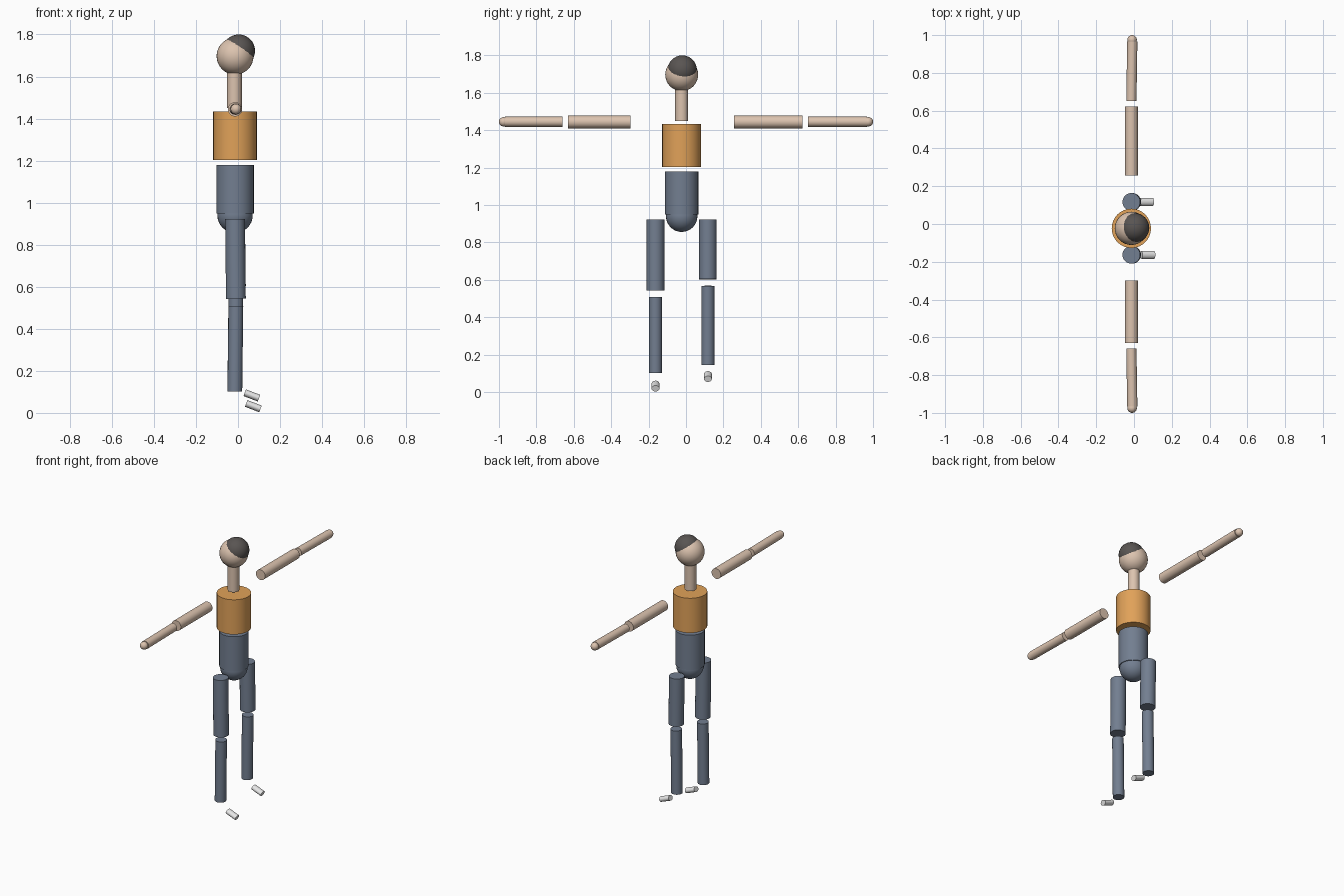
import bpy, math
from mathutils import Vector

if "Cube" in bpy.data.objects:
    bpy.data.objects.remove(bpy.data.objects["Cube"])


def material(name, rgb):
    m = bpy.data.materials.new(name)
    m.diffuse_color = (*rgb, 1)
    m.use_nodes = True
    m.node_tree.nodes["Principled BSDF"].inputs["Base Color"].default_value = m.diffuse_color
    return m


SKIN = material("skin", (0.72, 0.55, 0.43))
ORANGE = material("orange shirt", (0.75, 0.36, 0.10))
BLUE = material("slate blue", (0.17, 0.21, 0.28))
HAIR = material("dark hair", (0.10, 0.09, 0.085))
WHITE = material("white shoe", (0.80, 0.80, 0.80))


def finish(name, mat):
    ob = bpy.context.object
    ob.name = name
    ob.data.materials.append(mat)
    bpy.ops.object.shade_smooth_by_angle(angle=math.radians(40))
    return ob


def rod(name, a, b, r, mat, flat=1.0):
    """Capped cylinder from a to b; flat squashes its thickness."""
    a, b = Vector(a), Vector(b)
    d = b - a
    bpy.ops.mesh.primitive_cylinder_add(vertices=32, radius=r, depth=d.length,
                                        location=(a + b) / 2)
    ob = finish(name, mat)
    ob.rotation_euler = d.to_track_quat('Z', 'Y').to_euler()
    return ob


def ball(name, c, r, mat):
    bpy.ops.mesh.primitive_uv_sphere_add(segments=32, ring_count=16, radius=r, location=c)
    return finish(name, mat)


X, Y = -0.014, -0.023

# Head, hair and neck
ball("head", (X, Y, 1.697), 0.088, SKIN)
ball("hair", (0.003, -0.02, 1.722), 0.078, HAIR)
rod("neck", (X - 0.003, Y, 1.45), (X - 0.003, Y, 1.63), 0.035, SKIN)

# Trunk
rod("chest", (X, Y, 1.202), (X, Y, 1.433), 0.104, ORANGE)
rod("waist", (X, Y, 0.948), (X, Y, 1.18), 0.089, BLUE)
ball("pelvis", (X, Y, 0.94), 0.084, BLUE)

# Arms: side, upper arm span, forearm start
for side, s, u0, u1, f0 in (("left", 1, 0.257, 0.622, 0.652),
                            ("right", -1, 0.298, 0.63, 0.66)):
    rod(side + "_upper_arm", (X, s * u0, 1.444), (X, s * u1, 1.444), 0.034, SKIN)
    rod(side + "_forearm", (X, s * f0, 1.445), (X + 0.005, s * 0.967, 1.445), 0.027, SKIN)
    ball(side + "_hand", (X + 0.004, s * 0.975, 1.445), 0.025, SKIN)

# Legs: side, y, thigh bottom, shin top, shin bottom, shoe centre
for side, y, t0, s1, s0, fx, fz in (("left", 0.117, 0.603, 0.568, 0.145, 0.066, 0.083),
                                    ("right", -0.163, 0.543, 0.508, 0.102, 0.073, 0.032)):
    rod(side + "_thigh", (X, y, 0.922), (X + 0.004, y, t0), 0.047, BLUE)
    rod(side + "_shin", (X + 0.004, y, s1), (X - 0.001, y, s0), 0.035, BLUE)
    # Shoe: short squashed cylinder tipped toe-down
    shoe = rod(side + "_shoe", (fx - 0.034, y, fz + 0.013), (fx + 0.034, y, fz - 0.013),
               0.021, WHITE)
    shoe.rotation_euler = (0, math.radians(111), 0)
    shoe.scale = (0.8, 1, 1)
